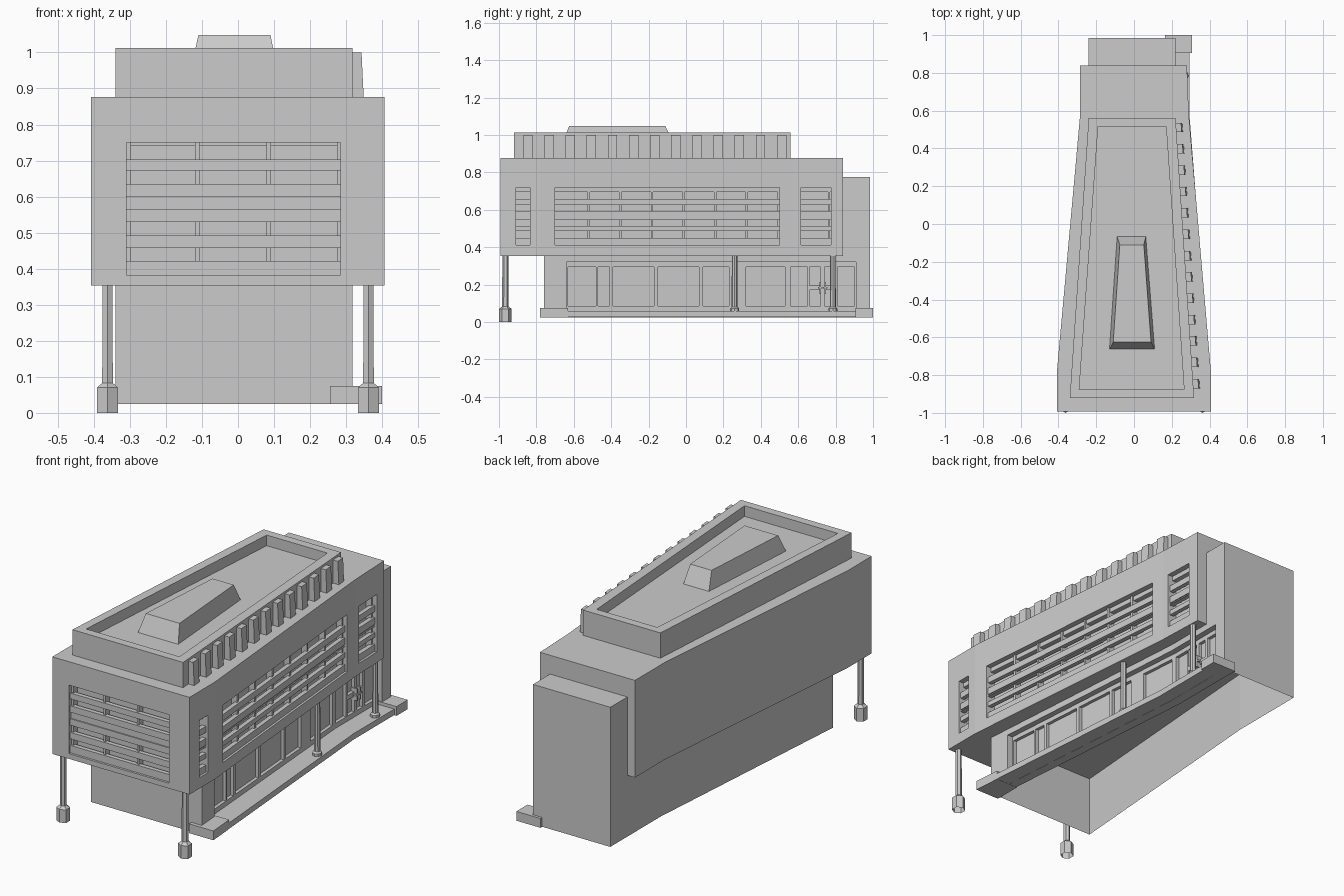
import bpy, bmesh, math

cube = bpy.data.objects.get("Cube")
if cube:
    bpy.data.objects.remove(cube, do_unlink=True)

grey = bpy.data.materials.new("plain_grey")
grey.use_nodes = True
grey.diffuse_color = (0.6, 0.6, 0.6, 1)
grey.node_tree.nodes["Principled BSDF"].inputs["Base Color"].default_value = (0.6, 0.6, 0.6, 1)


def finish(name, bm):
    bmesh.ops.recalc_face_normals(bm, faces=bm.faces)
    mesh = bpy.data.meshes.new(name)
    bm.to_mesh(mesh)
    bm.free()
    mesh.materials.append(grey)
    ob = bpy.data.objects.new(name, mesh)
    bpy.context.collection.objects.link(ob)
    return ob


def prism(name, plan, z0, z1, top=None):
    """Upright prism on a plan outline, optionally lofted to another top outline."""
    bm = bmesh.new()
    low = [bm.verts.new((x, y, z0)) for x, y in plan]
    high = [bm.verts.new((x, y, z1)) for x, y in (top or plan)]
    bm.faces.new(low)
    bm.faces.new(high)
    for i in range(len(low)):
        j = (i + 1) % len(low)
        bm.faces.new((low[i], low[j], high[j], high[i]))
    return finish(name, bm)


def box(name, x0, x1, y0, y1, z0, z1):
    return prism(name, [(x0, y0), (x1, y0), (x1, y1), (x0, y1)], z0, z1)


def x_at(line, y):
    for (xa, ya), (xb, yb) in zip(line, line[1:]):
        if y <= yb:
            break
    return xa + (xb - xa) * (y - ya) / (yb - ya)


def ribbon(name, line, y0, y1, z0, z1, d0, d1):
    """Strip that follows a wall line, between depths d0 and d1 behind it."""
    ys = [y0] + [y for _, y in line if y0 < y < y1] + [y1]
    outer = [(x_at(line, y) - d0, y) for y in ys]
    inner = [(x_at(line, y) - d1, y) for y in reversed(ys)]
    return prism(name, outer + inner, z0, z1)


def cut(ob, cutter):
    mod = ob.modifiers.new("opening", "BOOLEAN")
    mod.operation = "DIFFERENCE"
    mod.solver = "EXACT"
    mod.object = cutter
    bpy.context.view_layer.objects.active = ob
    bpy.ops.object.modifier_apply(modifier=mod.name)
    bpy.data.objects.remove(cutter, do_unlink=True)


def open_bottom(ob):
    """Remove the faces on the underside, leaving a hollow shell."""
    bm = bmesh.new()
    bm.from_mesh(ob.data)
    floor = min(v.co.z for v in bm.verts) + 0.001
    under = [f for f in bm.faces if all(v.co.z < floor for v in f.verts)]
    bmesh.ops.delete(bm, geom=under, context="FACES")
    bm.to_mesh(ob.data)
    bm.free()


def spun(name, x, y, rings, sides=6):
    """Faceted column from (height, radius) rings, hollow at the foot."""
    bm = bmesh.new()
    loops = []
    for z, r in rings:
        angles = [math.tau * (k / sides + 0.25) for k in range(sides)]
        loops.append([bm.verts.new((x + r * math.cos(a), y + r * math.sin(a), z))
                      for a in angles])
    for a, b in zip(loops, loops[1:]):
        for k in range(sides):
            n = (k + 1) % sides
            bm.faces.new((a[k], a[n], b[n], b[k]))
    bm.faces.new(loops[-1])
    return finish(name, bm)


# Wall lines on the right-hand side, from front to back
upper_line = [(0.407, -0.993), (0.407, -0.78), (0.29, 0.58), (0.28, 0.84)]
lower_line = [(0.317, -0.76), (0.22, 0.56), (0.22, 0.985)]
porch_line = [(0.40, -0.78), (0.295, 0.56), (0.295, 1.0)]

# Main masses
upper = prism("upper_storey", upper_line + [(-0.285, 0.84), (-0.285, 0.58),
              (-0.408, -0.78), (-0.408, -0.993)], 0.354, 0.876)
lower = prism("ground_storey", lower_line + [(-0.24, 0.985), (-0.24, 0.56),
              (-0.34, -0.76)], 0.025, 0.356)
box("rear_tower", -0.24, 0.22, 0.80, 0.985, 0.355, 0.775)

# Penthouse with sunken roof, skylight and fins
roof = prism("penthouse", [(-0.34, -0.92), (0.318, -0.92), (0.22, 0.56), (-0.24, 0.56)],
             0.875, 1.012)
cut(roof, prism("roof_cutter", [(-0.29, -0.875), (0.265, -0.875), (0.17, 0.515),
                                (-0.19, 0.515)], 0.955, 1.1))
prism("skylight", [(-0.131, -0.665), (0.11, -0.665), (0.063, -0.065), (-0.09, -0.065)],
      0.95, 1.048, [(-0.11, -0.625), (0.09, -0.625), (0.052, -0.11), (-0.075, -0.11)])
roof_line = [(0.318, -0.92), (0.22, 0.56)]
for i in range(13):
    y = -0.87 + 0.113 * i
    x = x_at(roof_line, y)
    plan = [(x - 0.015, y), (x + 0.034, y), (x + 0.03, y + 0.05), (x - 0.015, y + 0.05)]
    top = [(px - 0.006, py) for px, py in plan]
    prism("roof_fin", plan, 0.875, 1.0, top)

# Louvred windows: (bottom, top) heights of the slats
front_slats = [(0.382, 0.422), (0.457, 0.492), (0.53, 0.565), (0.60, 0.635),
               (0.672, 0.703), (0.74, 0.75)]
side_slats = [(0.412, 0.449), (0.487, 0.513), (0.545, 0.547), (0.556, 0.593),
              (0.625, 0.658), (0.695, 0.72)]


def louvres(strip, slats, a, b, mullions):
    z0, z1 = slats[0][0], slats[-1][1]
    cut(upper, strip("window_cutter", a, b, z0, z1, -0.05, 0.055))
    for low, high in slats[:-1]:
        strip("window_slat", a, b, low, high, 0.012, 0.036)
    strip("window_head", a, b, *slats[-1], 0.03, 0.056)
    strip("window_centre_panel", a, b, slats[2][1], slats[3][0], 0.018, 0.03)
    for m in mullions:
        strip("window_mullion", m - 0.006, m + 0.006, z0, z1, 0.022, 0.056)


def side_strip(name, a, b, z0, z1, d0, d1):
    return ribbon(name, upper_line, a, b, z0, z1, d0, d1)


def front_strip(name, a, b, z0, z1, d0, d1):
    return box(name, a, b, -0.993 + d0, -0.993 + d1, z0, z1)


louvres(front_strip, front_slats, -0.31, 0.285, [-0.303, -0.113, 0.085, 0.28])
louvres(side_strip, side_slats, -0.70, 0.50, [-0.52 + 0.169 * i for i in range(7)])
louvres(side_strip, side_slats, -0.91, -0.835, [])
louvres(side_strip, side_slats, 0.615, 0.775, [0.765])

# Ground-floor shopfront recess with frame bars
cut(lower, ribbon("shopfront_cutter", lower_line, -0.64, 0.91, 0.055, 0.32, -0.05, 0.05))
open_bottom(lower)


def frame(name, y0, y1, z0, z1, d0=0.032):
    ribbon(name, lower_line, y0, y1, z0, z1, d0, 0.052)


frame("shopfront_sill", -0.64, 0.91, 0.055, 0.085)
frame("shopfront_head", -0.64, 0.91, 0.295, 0.32)
for y0, y1 in [(-0.64, -0.63), (-0.48, -0.47), (-0.41, -0.39), (-0.17, -0.15), (0.07, 0.09),
               (0.23, 0.32), (0.53, 0.56), (0.65, 0.66), (0.72, 0.74), (0.79, 0.81),
               (0.90, 0.91)]:
    frame("shopfront_mullion", y0, y1, 0.085, 0.295)
frame("door_rail", 0.66, 0.79, 0.17, 0.195)
for y in (0.715, 0.74):
    frame("door_handle", y, y + 0.008, 0.15, 0.215, 0.012)
    frame("door_handle_bar", y - 0.008, y + 0.016, 0.178, 0.188, 0.012)

# Porch slab with end blocks
ribbon("porch_slab", porch_line, -0.70, 0.95, 0.026, 0.058, 0, 0.13)
prism("porch_front_block", [(0.255, -0.78), (0.40, -0.78), (0.388, -0.63), (0.255, -0.63)],
      0.025, 0.075)
box("porch_rear_block", 0.165, 0.308, 0.905, 1.0, 0.025, 0.075)

# Columns
for side in (-1, 1):
    spun("front_column", side * 0.362, -0.966,
         [(0, 0.034), (0.07, 0.034), (0.083, 0.017), (0.357, 0.016)])
for y in (0.26, 0.785):
    spun("porch_column", x_at(porch_line, y) - 0.03, y,
         [(0.05, 0.024), (0.072, 0.024), (0.08, 0.016), (0.357, 0.015)], 8)
